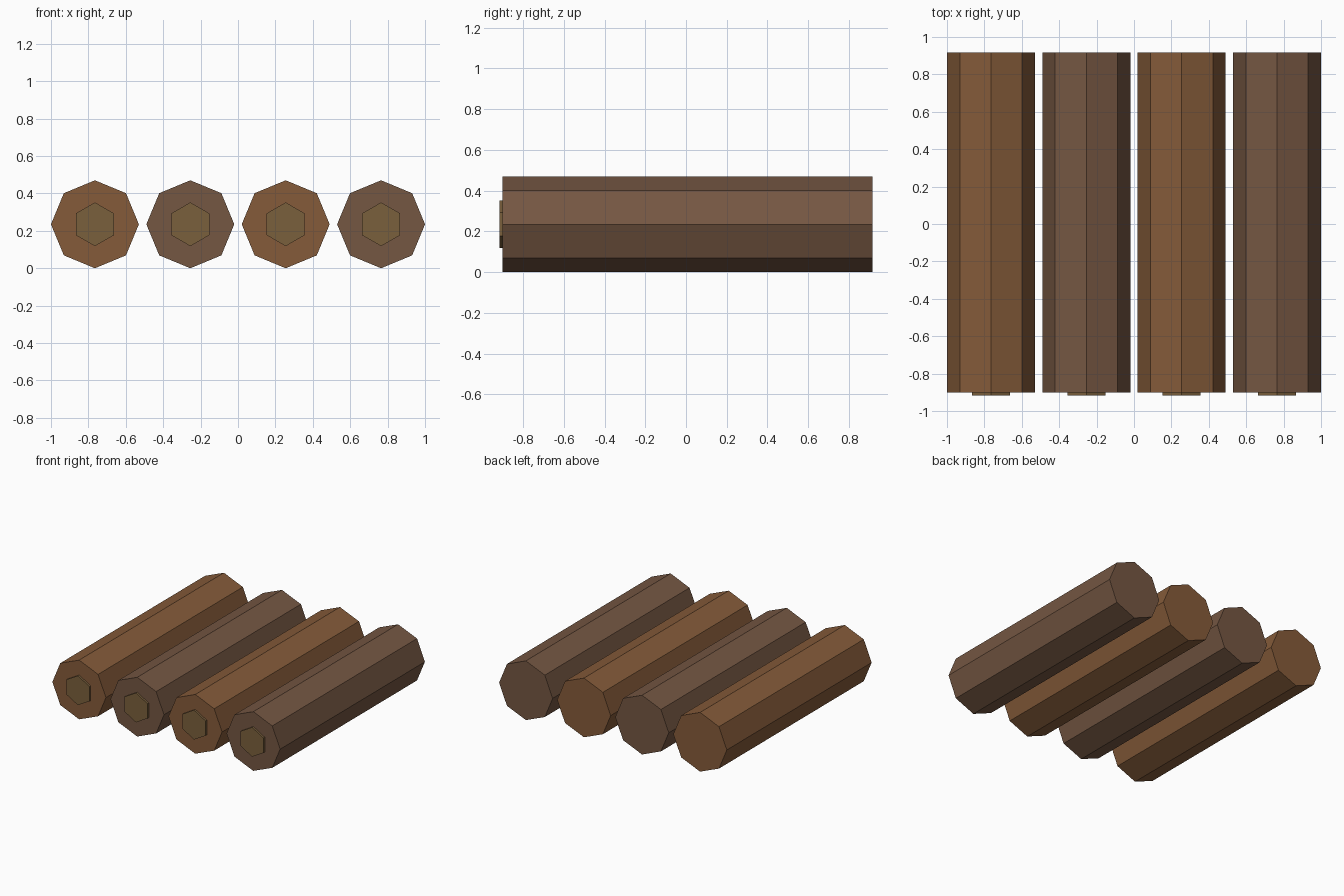
import bpy, bmesh
from math import sin, cos, tau

if "Cube" in bpy.data.objects:
    bpy.data.objects.remove(bpy.data.objects["Cube"])

def material(name, rgb):
    m = bpy.data.materials.new(name)
    m.diffuse_color = (*rgb, 1)
    m.use_nodes = True
    m.node_tree.nodes["Principled BSDF"].inputs["Base Color"].default_value = m.diffuse_color
    return m

def prism(name, sides, radius, x, z, y0, y1, mat):
    """Flat-sided bar along y with one corner pointing up."""
    bm = bmesh.new()
    rings = [[bm.verts.new((x + radius * sin(tau * i / sides), y,
                            z + radius * cos(tau * i / sides)))
              for i in range(sides)] for y in (y0, y1)]
    for ring in rings:
        bm.faces.new(ring)
    for i in range(sides):
        j = (i + 1) % sides
        bm.faces.new((rings[0][i], rings[0][j], rings[1][j], rings[1][i]))
    bmesh.ops.recalc_face_normals(bm, faces=bm.faces)
    mesh = bpy.data.meshes.new(name)
    bm.to_mesh(mesh)
    bm.free()
    mesh.materials.append(mat)
    bpy.context.collection.objects.link(bpy.data.objects.new(name, mesh))

barks = [material("warm_bark", (0.235, 0.105, 0.042)),
         material("dark_bark", (0.178, 0.095, 0.055))]
core = material("log_core", (0.195, 0.115, 0.045))

# Four logs side by side, each with a raised core disc on the front end
R = 0.235
for n in range(4):
    x = (n - 1.5) * 0.51
    prism(f"log_{n + 1}", 8, R, x, R, -0.9, 0.916, barks[n % 2])
    prism(f"log_core_{n + 1}", 6, 0.117, x, R, -0.916, -0.88, core)
